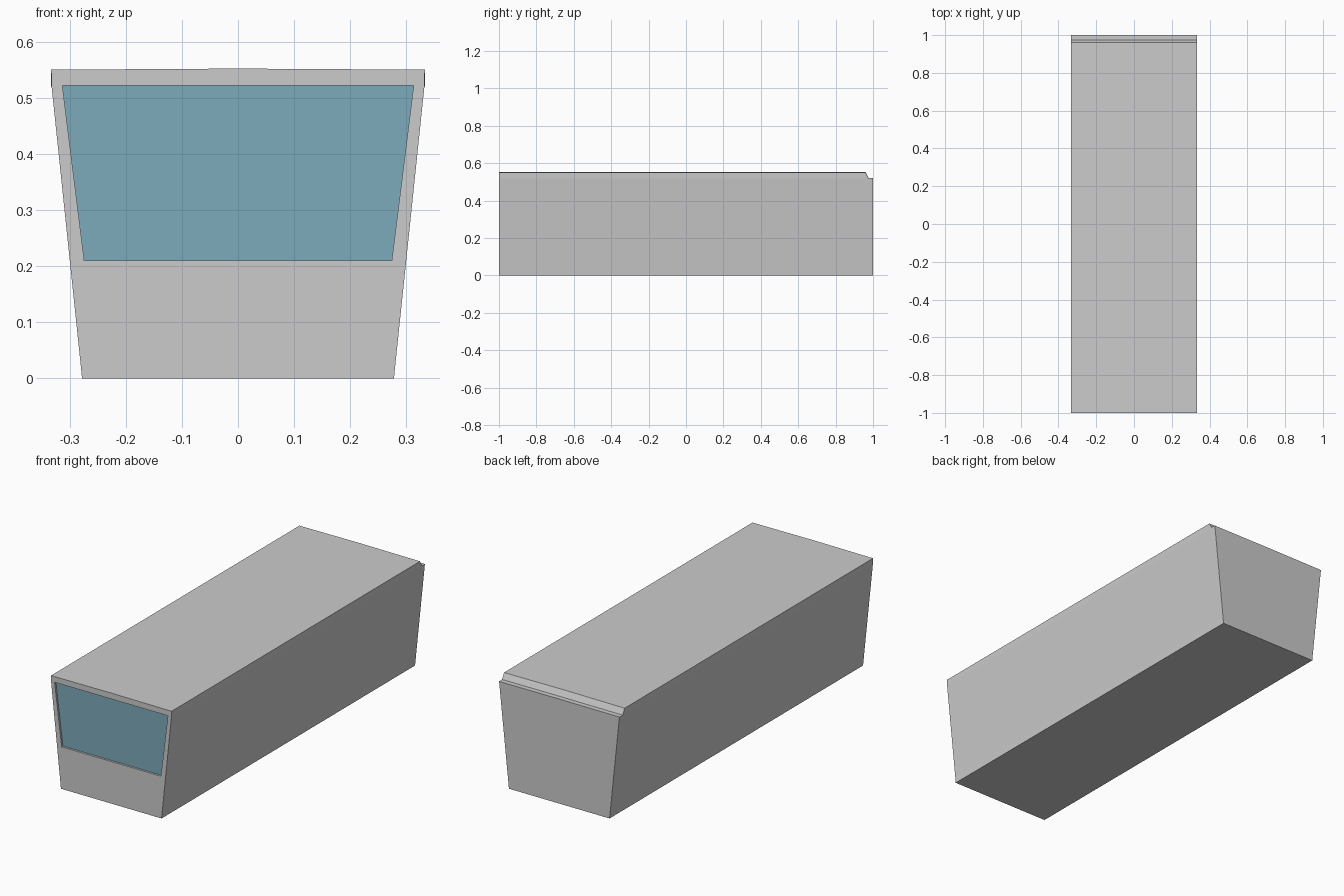
import bpy, bmesh

if "Cube" in bpy.data.objects:
    bpy.data.objects.remove(bpy.data.objects["Cube"])


def section(y, top, ridge):
    """Closed tapered cross-section with a faintly cambered roof."""
    half = [(0.278, 0.0), (0.281, 0.03), (0.332, 0.518), (0.333, top)]
    pts = half + [(0.0, ridge)] + [(-x, z) for x, z in reversed(half)]
    return [(x, y, z) for x, z in pts]


def window(y, grow=0.0):
    pts = [(0.274 + grow, 0.21 - grow), (0.313 + grow, 0.522 + grow)]
    return [(x, y, z) for x, z in pts + [(-x, z) for x, z in reversed(pts)]]


def loft(name, sections):
    """Skin a row of matching loops and cap both ends."""
    bm = bmesh.new()
    rows = [[bm.verts.new(p) for p in s] for s in sections]
    for a, b in zip(rows, rows[1:]):
        n = len(a)
        for i in range(n):
            j = (i + 1) % n
            bm.faces.new((a[i], a[j], b[j], b[i]))
    bm.faces.new(rows[0])
    bm.faces.new(rows[-1])
    bmesh.ops.recalc_face_normals(bm, faces=bm.faces[:])
    mesh = bpy.data.meshes.new(name)
    bm.to_mesh(mesh)
    bm.free()
    obj = bpy.data.objects.new(name, mesh)
    bpy.context.collection.objects.link(obj)
    return obj


# Tapered body with the low ledge at the rear of the roof
body = loft("body", [section(-1.0, 0.55, 0.552), section(0.96, 0.55, 0.552),
                     section(0.975, 0.521, 0.522), section(1.0, 0.521, 0.522)])

# Shallow recess for the front window
cutter = loft("window_recess_cutter", [window(-1.05), window(-0.985)])
cutter.hide_render = True
cutter.hide_set(True)
recess = body.modifiers.new("window_recess", "BOOLEAN")
recess.operation = "DIFFERENCE"
recess.solver = "EXACT"
recess.object = cutter

# Tinted window pane set just behind the frame
pane = loft("front_window", [window(-0.99), window(-0.983)])
tint = bpy.data.materials.new("window_blue")
tint.diffuse_color = (0.2, 0.4, 0.5, 1.0)
tint.use_nodes = True
tint.node_tree.nodes["Principled BSDF"].inputs["Base Color"].default_value = tint.diffuse_color
pane.data.materials.append(tint)
